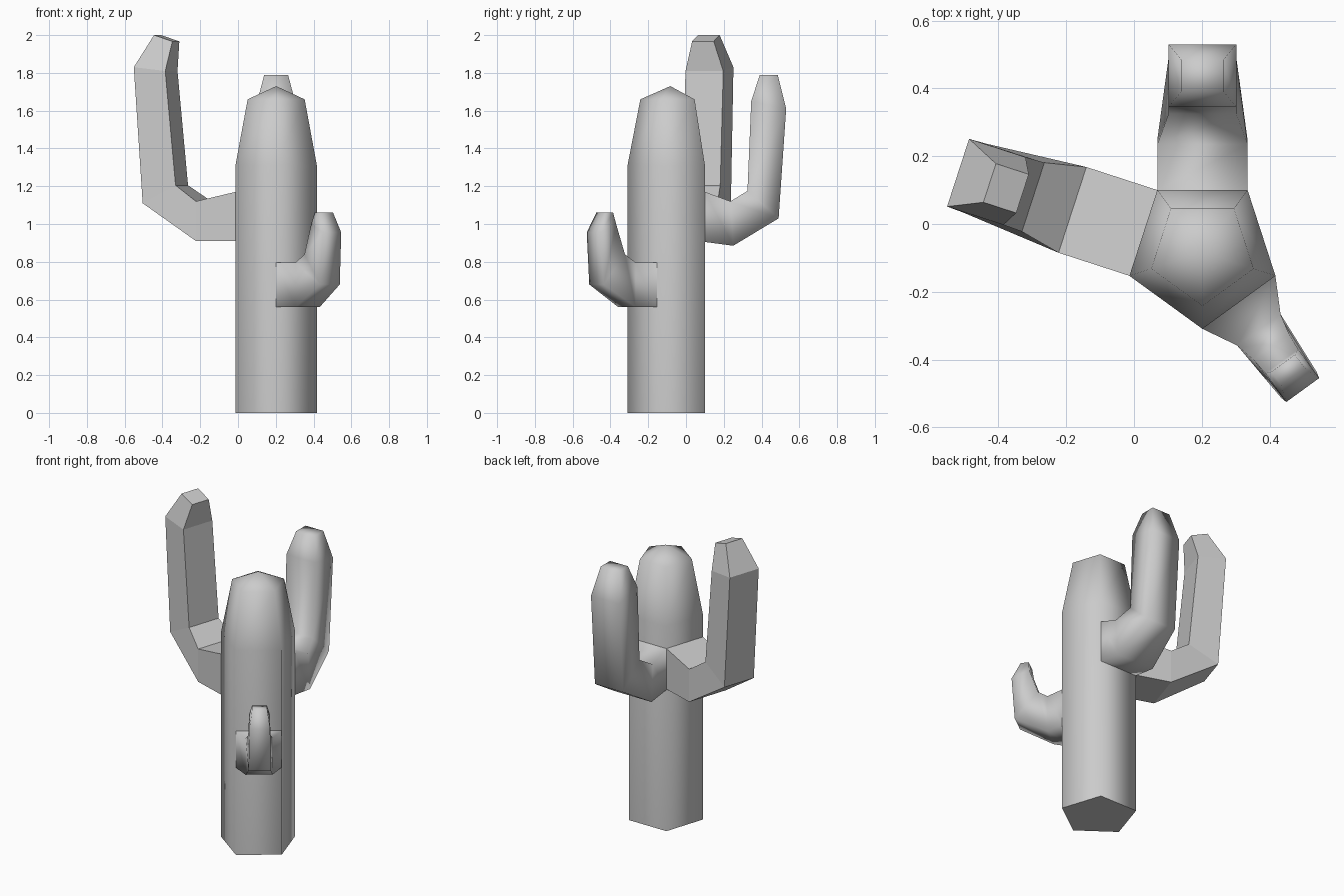
import bpy, bmesh
from math import sin, cos, pi, radians
from mathutils import Vector

if "Cube" in bpy.data.objects:
    bpy.data.objects.remove(bpy.data.objects["Cube"], do_unlink=True)

GREY = (0.6, 0.6, 0.6, 1)
mat = bpy.data.materials.new("plain grey")
mat.use_nodes = True
mat.diffuse_color = GREY
bsdf = mat.node_tree.nodes["Principled BSDF"]
bsdf.inputs["Base Color"].default_value = GREY
bsdf.inputs["Roughness"].default_value = 0.8

CENTRE = Vector((0.202, -0.083, 0))
RADIUS = 0.2266
APOTHEM = RADIUS * cos(pi / 5)


def bridge(bm, lower, upper, smooth):
    n = len(lower)
    for i in range(n):
        j = (i + 1) % n
        bm.faces.new((lower[i], lower[j], upper[j], upper[i])).smooth = smooth


def finish(bm, name):
    bmesh.ops.recalc_face_normals(bm, faces=bm.faces[:])
    mesh = bpy.data.meshes.new(name)
    bm.to_mesh(mesh)
    bm.free()
    mesh.materials.append(mat)
    obj = bpy.data.objects.new(name, mesh)
    bpy.context.collection.objects.link(obj)


# Five-sided trunk with a tapered shoulder and a shallow pointed crown
def build_trunk():
    bm = bmesh.new()
    rings = []
    for z, scale in ((0, 1), (1.31, 1), (1.66, 0.7)):
        rings.append([bm.verts.new(CENTRE + Vector((
            RADIUS * scale * cos(radians(54 + 72 * i)),
            RADIUS * scale * sin(radians(54 + 72 * i)), z))) for i in range(5)])
    for low, high in zip(rings, rings[1:]):
        bridge(bm, low, high, True)
    apex = bm.verts.new(CENTRE + Vector((0, 0, 1.73)))
    crown = rings[-1]
    for i in range(5):
        bm.faces.new((crown[i], crown[(i + 1) % 5], apex)).smooth = True
    bm.faces.new(rings[0])
    finish(bm, "trunk")


# Four-sided arm growing from one trunk side.
# Each ring: outer reach, outer height, inner reach, inner height, half width
def build_arm(name, angle, profile, smooth):
    out = Vector((cos(radians(angle)), sin(radians(angle)), 0))
    side = Vector((-out.y, out.x, 0))
    root = CENTRE + out * APOTHEM
    bm = bmesh.new()
    rings = []
    for d_out, z_out, d_in, z_in, half in profile:
        corners = ((d_out, z_out, -half), (d_out, z_out, half),
                   (d_in, z_in, half), (d_in, z_in, -half))
        rings.append([bm.verts.new(root + out * d + side * s + Vector((0, 0, z)))
                      for d, z, s in corners])
    for low, high in zip(rings, rings[1:]):
        bridge(bm, low, high, smooth)
    bm.faces.new(rings[-1]).smooth = smooth
    finish(bm, name)


build_trunk()

build_arm("right_arm", 162, (
    (0, 0.91, 0, 1.17, 0.133),
    (0.22, 0.91, 0.22, 1.12, 0.133),
    (0.525, 1.11, 0.342, 1.205, 0.107),
    (0.575, 1.83, 0.40, 1.81, 0.105),
    (0.477, 2.0, 0.375, 1.967, 0.06)), False)

build_arm("back_arm", 90, (
    (0, 0.905, 0, 1.17, 0.133),
    (0.15, 0.885, 0.135, 1.12, 0.133),
    (0.39, 1.03, 0.225, 1.175, 0.1),
    (0.43, 1.61, 0.245, 1.65, 0.1),
    (0.385, 1.79, 0.29, 1.79, 0.063)), True)

build_arm("front_arm", 306, (
    (0, 0.56, 0, 0.795, 0.133),
    (0.1, 0.56, 0.1, 0.795, 0.079),
    (0.30, 0.68, 0.161, 0.84, 0.065),
    (0.32, 0.955, 0.215, 1.0, 0.06),
    (0.27, 1.06, 0.222, 1.06, 0.043)), True)
